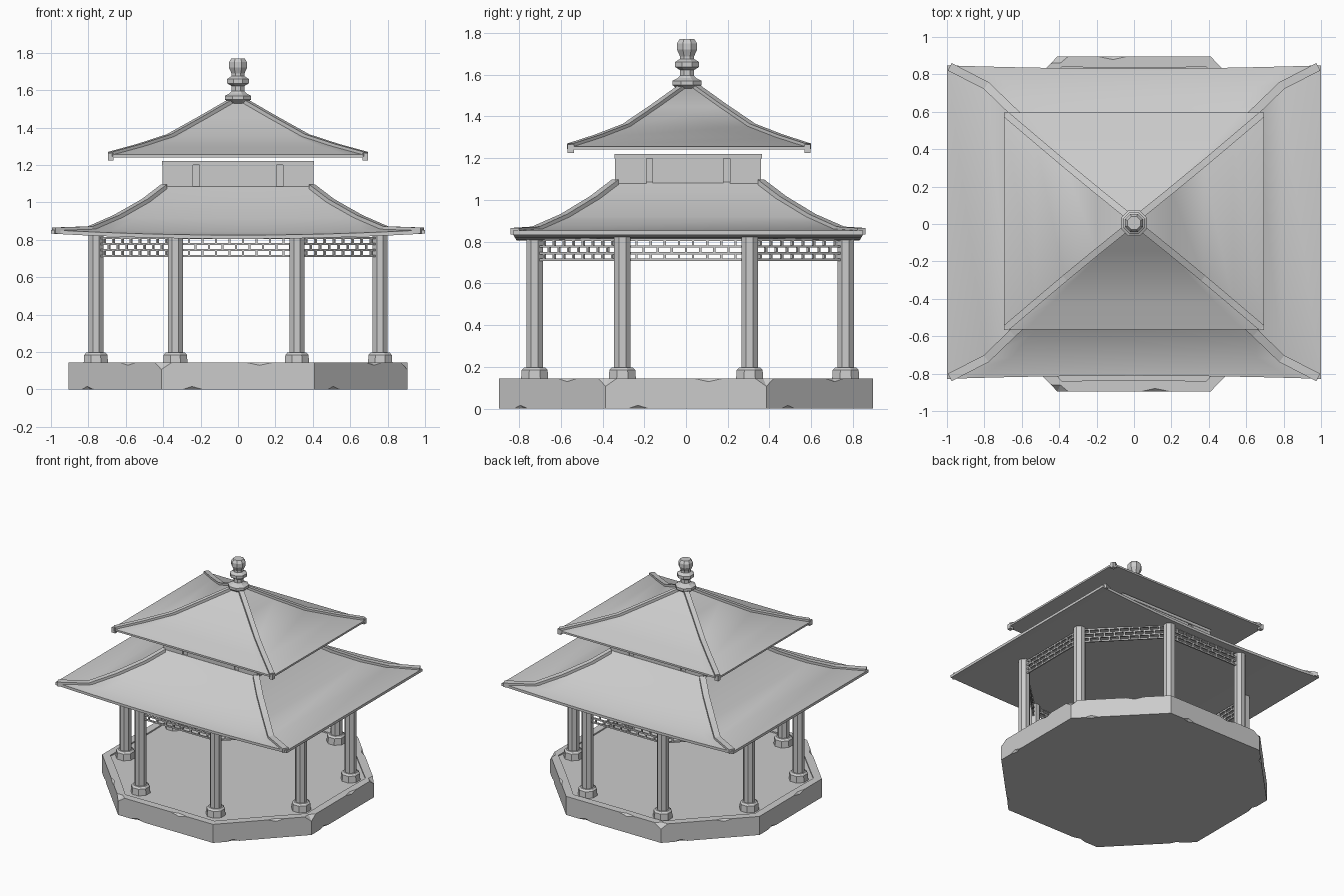
import bpy, bmesh, math
from mathutils import Vector, Matrix

if "Cube" in bpy.data.objects:
    bpy.data.objects.remove(bpy.data.objects["Cube"])

stone = bpy.data.materials.new("grey stone")
stone.use_nodes = True
GREY = (0.6, 0.6, 0.6, 1)
stone.diffuse_color = GREY
stone.node_tree.nodes["Principled BSDF"].inputs["Base Color"].default_value = GREY


def finish(name, bm, smooth=False):
    bmesh.ops.recalc_face_normals(bm, faces=bm.faces)
    mesh = bpy.data.meshes.new(name)
    bm.to_mesh(mesh)
    bm.free()
    mesh.materials.append(stone)
    obj = bpy.data.objects.new(name, mesh)
    bpy.context.collection.objects.link(obj)
    bpy.ops.object.select_all(action='DESELECT')
    obj.select_set(True)
    bpy.context.view_layer.objects.active = obj
    if smooth:
        bpy.ops.object.shade_smooth_by_angle(angle=math.radians(30))


def box(bm, centre, size, angle=0):
    m = (Matrix.Translation(centre) @ Matrix.Rotation(angle, 4, 'Z')
         @ Matrix.Diagonal((*size, 1)))
    bmesh.ops.create_cube(bm, size=1, matrix=m)


def skin(bm, rings):
    """Join matching rings of vertices and cap both ends."""
    n = len(rings[0])
    for a, b in zip(rings, rings[1:]):
        for i in range(n):
            j = (i + 1) % n
            bm.faces.new((a[i], a[j], b[j], b[i]))
    bm.faces.new(rings[-1])
    bm.faces.new(rings[0][::-1])


def lathe(bm, profile, x=0, y=0, sides=8):
    """Stack of polygon rings, flat sides to the axes; radius is the apothem."""
    rings = []
    for r, z in profile:
        r /= math.cos(math.pi / sides)
        angles = [(i + 0.5) * math.tau / sides for i in range(sides)]
        rings.append([bm.verts.new((x + r * math.cos(a), y + r * math.sin(a), z)) for a in angles])
    skin(bm, rings)


def octagon(x_long, x_short, y_long, y_short):
    quarter = [(x_short, -y_long), (x_long, -y_short)]
    half = quarter + [(x, -y) for x, y in quarter[::-1]]
    return [Vector((x, y, 0)) for x, y in half + [(-x, -y) for x, y in half]]


# Octagonal plinth with chipped edges and a slightly sunken floor
TOP = 0.145
CHIPPED_CORNERS = (1, 2, 4, 7)
# Along each side: (position, depth of chip in top edge, depth of chip in bottom edge)
EDGE = [(0.07, 0, 0), (0.14, 0, 0), (0.2, 0, 0.016), (0.27, 0, 0), (0.55, 0, 0),
        (0.64, 0.016, 0), (0.73, 0, 0), (0.93, 0, 0)]
plan = octagon(0.905, 0.41, 0.895, 0.385)
outline = []
for i, a in enumerate(plan):
    outline.append((a, 0.038 if i in CHIPPED_CORNERS else 0, 0))
    outline += [(a.lerp(plan[(i + 1) % 8], t), top, low) for t, top, low in EDGE]
bm = bmesh.new()
rings = [[], [], [], [], [], []]
for p, top, low in outline:
    inward = -p.normalized()
    for ring, inset, z in zip(rings, (low, 0, 0, top, 0.06, 0.06),
                              (0, low, TOP - top, TOP, TOP, TOP - 0.01)):
        q = p + inward * inset
        ring.append(bm.verts.new((q.x, q.y, z)))
skin(bm, rings)
bmesh.ops.remove_doubles(bm, verts=bm.verts, dist=0.0005)
finish("plinth", bm)

# Eight columns on flared footings
spots = octagon(0.76, 0.325, 0.745, 0.305)
for p in spots:
    if abs(p.y) > 0.5:
        p += Vector((-0.01, 0.02, 0))
for i, p in enumerate(spots):
    bm = bmesh.new()
    lathe(bm, [(0.04, 0.15), (0.04, 0.83)], p.x, p.y)
    finish(f"column_{i + 1}", bm)
    bm = bmesh.new()
    lathe(bm, [(0.066, 0.13), (0.062, 0.185), (0.05, 0.198)], p.x, p.y)
    finish(f"column_footing_{i + 1}", bm)

# Lattice friezes between neighbouring columns
BAR = 0.011
RAILS = (0.713, 0.745, 0.777, 0.809)
CELLS = 9
for i, a in enumerate(spots):
    b = spots[(i + 1) % 8]
    along = b - a
    angle = math.atan2(along.y, along.x)
    bm = bmesh.new()
    for z in RAILS:
        mid = (a + b) / 2
        box(bm, (mid.x, mid.y, z), (along.length, BAR, BAR), angle)
    for row, (low, high) in enumerate(zip(RAILS, RAILS[1:])):
        for k in range(1, CELLS):
            p = a.lerp(b, (k + (0.5 if row == 1 else 0)) / CELLS)
            box(bm, (p.x, p.y, (low + high) / 2), (BAR, BAR, high - low), angle)
    finish(f"lattice_{i + 1}", bm)


def roof(name, levels, y_mid, thick, ridge, segments=12):
    """Concave hipped roof; each level is (half x, half y, z, sag of front and back)."""
    bm = bmesh.new()
    steps = [2 * i / segments - 1 for i in range(segments + 1)]

    def ring(hx, hy, z, sag):
        front = [(s * hx, -hy + 0.6 * sag * (1 - s * s), z - sag * (1 - s * s)) for s in steps]
        pts = front + [(-x, -y, h) for x, y, h in front]
        return [bm.verts.new((x, y + y_mid, h)) for x, y, h in pts]

    hx, hy, z, sag = levels[0]
    rings = [ring(hx, hy, z - thick, sag)] + [ring(*lv) for lv in levels]
    skin(bm, rings)
    # Soffit in strips, so that it follows the sagging eaves
    bm.faces.ensure_lookup_table()
    bm.faces.remove(bm.faces[-1])
    low = rings[0]
    for i in range(segments):
        bm.faces.new((low[i], low[-1 - i], low[-2 - i], low[i + 1]))
    finish(name, bm, True)

    # Hip ridges, swept along the four corners
    width, height = ridge
    for sx in (-1, 1):
        for sy in (-1, 1):
            bm = bmesh.new()
            path = [Vector((sx * x, sy * y + y_mid, z)) for x, y, z, _ in levels]
            path[0] = path[0].lerp(path[1], 0.07)
            sections = []
            for k, p in enumerate(path):
                d = path[min(k + 1, len(path) - 1)] - path[max(k - 1, 0)]
                side = Vector((-d.y, d.x, 0)).normalized() * width / 2
                up, down = Vector((0, 0, height)), Vector((0, 0, -thick))
                sections.append([bm.verts.new(v) for v in (
                    p + side + down, p - side + down, p - side + up, p + side + up)])
            skin(bm, sections)
            where = ("front" if sy < 0 else "back") + ("_left" if sx > 0 else "_right")
            finish(f"{name}_ridge_{where}", bm)


roof("lower_roof", [(1.0, 0.838, 0.853, 0.028), (0.79, 0.73, 0.86, 0.018),
                    (0.65, 0.595, 0.92, 0.008), (0.5, 0.455, 1.005, 0.003),
                    (0.395, 0.35, 1.085, 0)], 0.01, 0.02, (0.045, 0.012))
roof("upper_roof", [(0.695, 0.58, 1.255, 0), (0.53, 0.44, 1.3, 0), (0.37, 0.305, 1.352, 0),
                    (0.2, 0.165, 1.447, 0), (0.03, 0.028, 1.545, 0)], 0.015, 0.014, (0.036, 0.012))

# Small drops under the upper roof corners
bm = bmesh.new()
for sx in (-1, 1):
    for sy in (-1, 1):
        box(bm, (sx * 0.68, sy * 0.567 + 0.015, 1.245), (0.03, 0.03, 0.04))
finish("upper_roof_corner_drops", bm)

# Drum between the roofs: core, corner blocks, panels and cap
DRUM_Y = 0.01
bm = bmesh.new()
box(bm, (0, DRUM_Y, 1.14), (0.785, 0.68, 0.14))
finish("drum_core", bm)
bm = bmesh.new()
for sx in (-1, 1):
    for sy in (-1, 1):
        box(bm, (sx * 0.323, sy * 0.275 + DRUM_Y, 1.14), (0.163, 0.15, 0.15))
finish("drum_corner_blocks", bm)
bm = bmesh.new()
box(bm, (0, DRUM_Y, 1.14), (0.41, 0.698, 0.12))
box(bm, (0, DRUM_Y, 1.14), (0.803, 0.34, 0.12))
finish("drum_panels", bm)
bm = bmesh.new()
box(bm, (0, DRUM_Y, 1.21), (0.815, 0.706, 0.022))
finish("drum_cap", bm)

# Faceted finial
bm = bmesh.new()
lathe(bm, [(0.045, 1.53), (0.07, 1.55), (0.07, 1.57), (0.045, 1.583), (0.034, 1.595),
           (0.034, 1.622), (0.058, 1.637), (0.058, 1.66), (0.034, 1.675), (0.034, 1.688),
           (0.048, 1.72), (0.048, 1.75), (0.035, 1.77)], 0, 0.005)
finish("finial", bm)
